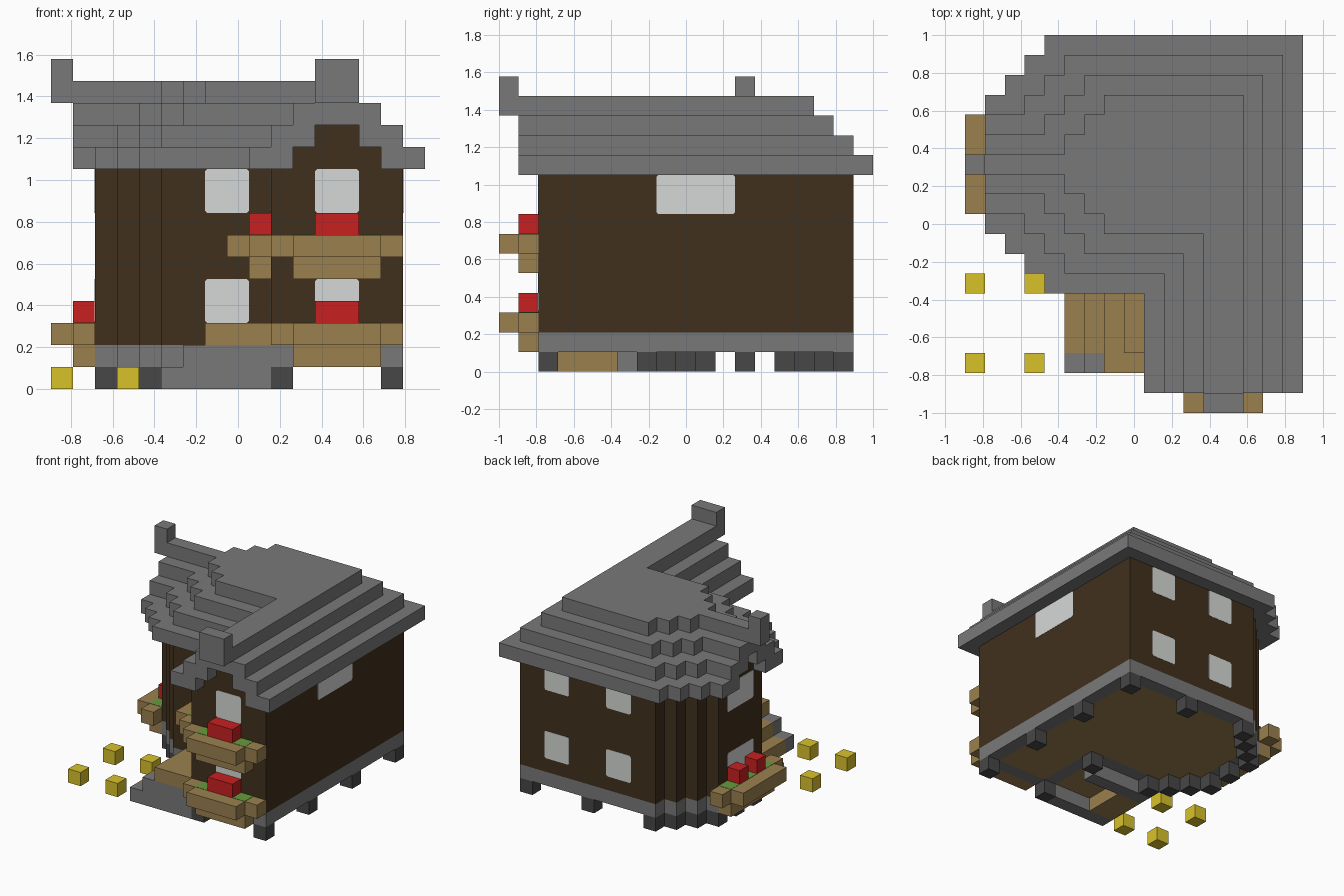
import bpy, bmesh
from itertools import product
from mathutils import Vector

if "Cube" in bpy.data.objects:
    bpy.data.objects.remove(bpy.data.objects["Cube"])

U = 2 / 19                                  # edge of one building block
ORIGIN = Vector((-8.5 * U, -9.5 * U, 0))


def material(name, hex_code):
    rgb = [int(hex_code[n:n + 2], 16) / 255 for n in (0, 2, 4)]
    col = [c / 12.92 if c < 0.04 else ((c + 0.055) / 1.055) ** 2.4 for c in rgb] + [1]
    m = bpy.data.materials.new(name)
    m.use_nodes = True
    m.diffuse_color = col
    bsdf = m.node_tree.nodes["Principled BSDF"]
    bsdf.inputs["Base Color"].default_value = col
    bsdf.inputs["Roughness"].default_value = 0.9
    return m


SLATE = material("slate_grey", "797979")
DARK = material("dark_stone", "474747")
TIMBER = material("dark_timber", "40301C")
WOOD = material("light_wood", "9B804E")
GLASS = material("pale_glass", "D6D9D7")
RED = material("flower_red", "C82020")
GREEN = material("leaf_green", "679A3B")
YELLOW = material("lantern_yellow", "D9C22B")


def finish(name, bm, mat):
    bmesh.ops.recalc_face_normals(bm, faces=bm.faces)
    mesh = bpy.data.meshes.new(name)
    bm.to_mesh(mesh)
    bm.free()
    mesh.materials.append(mat)
    ob = bpy.data.objects.new(name, mesh)
    bpy.context.collection.objects.link(ob)
    return ob


def block(i0, i1, j0, j1, k0, k1):
    """Set of grid cells in a box, upper ends excluded."""
    return set(product(range(i0, i1), range(j0, j1), range(k0, k1)))


def build(name, cells, mat):
    """Skin a set of cells with only its outer faces."""
    bm = bmesh.new()
    for c in cells:
        for axis, side in product(range(3), (0, 1)):
            near = list(c)
            near[axis] += 2 * side - 1
            if tuple(near) in cells:
                continue
            a, b = (axis + 1) % 3, (axis + 2) % 3
            ring = []
            for s, t in ((0, 0), (1, 0), (1, 1), (0, 1)):
                p = list(c)
                p[axis] += side
                p[a] += s
                p[b] += t
                ring.append(bm.verts.new(ORIGIN + Vector(p) * U))
            bm.faces.new(ring if side else ring[::-1])
    bmesh.ops.remove_doubles(bm, verts=bm.verts, dist=U / 100)
    return finish(name, bm, mat)


def window(name, axis, plane, out, u0, u1, k0, k1):
    """Thin pane with clipped corners on a wall facing along the axis."""
    bm = bmesh.new()
    c = 0.1
    outline = [(u0 + c, k0), (u1 - c, k0), (u1, k0 + c), (u1, k1 - c),
               (u1 - c, k1), (u0 + c, k1), (u0, k1 - c), (u0, k0 + c)]
    pts = [(plane, u, k) if axis == 0 else (u, plane, k) for u, k in outline]
    face = bm.faces.new([bm.verts.new(ORIGIN + Vector(p) * U) for p in pts])
    ext = bmesh.ops.extrude_face_region(bm, geom=[face])
    shift = Vector((0, 0, 0))
    shift[axis] = out * 0.002
    bmesh.ops.translate(bm, vec=shift,
                        verts=[v for v in ext["geom"] if isinstance(v, bmesh.types.BMVert)])
    finish(name, bm, GLASS)


def plan(start, j0, j1, end, k0, k1):
    """Floor plan given by where each row starts."""
    return set().union(*(block(start(j), end, j, j + 1, k0, k1) for j in range(j0, j1)))


# Walls: stepped bay on the left, wing to the front
def wall_start(j):
    d = abs(j - 12)
    return 10 if j < 7 else max(2, d)


walls = plan(wall_start, 2, 18, 16, 2, 10)
front_gable = block(11, 15, 2, 3, 10, 11) | block(12, 14, 2, 3, 11, 12)
left_gable = block(2, 3, 11, 14, 10, 11) | block(2, 3, 12, 13, 11, 12)
build("walls", walls | front_gable | left_gable, TIMBER)

# Foundation ring around a wooden floor
base = plan(wall_start, 2, 18, 16, 1, 2)
ring = {(i, j, k) for i, j, k in base
        if not {(i - 1, j, k), (i + 1, j, k), (i, j - 1, k), (i, j + 1, k)} <= base}
build("foundation", ring, SLATE)
build("floor", base - ring, WOOD)

# Feet under the foundation
feet = {(15, j, 0) for j in (2, 7, 12, 17)} | {(10, j, 0) for j in (2, 7, 17)} | {(2, 12, 0)}
for n in range(4):
    feet |= {(2 + n, 14 + n, 0), (2 + n, 10 - n, 0)}
build("feet", feet, DARK)


# Roof: four stepped layers, each one narrower
def roof_layer(n):
    def start(j):
        d = abs(j - 12)
        if j < 6 + n:
            return 9 + n
        return 1 if d <= 3 - n else d - 2 + 2 * n
    return plan(start, 1, 19 - n, 17 - n, 10 + n, 11 + n)


roof = set().union(*(roof_layer(n) for n in range(4)))
roof -= block(11, 15, 1, 3, 10, 11) | block(12, 14, 1, 3, 11, 12)
roof -= block(1, 3, 11, 14, 10, 11) | block(1, 3, 12, 13, 11, 12)
build("roof", roof, SLATE)
build("front_ridge_end", block(12, 14, 0, 1, 13, 15), SLATE)
build("left_ridge_end", block(0, 1, 12, 13, 13, 15), SLATE)

# Windows on both floors
for floor, k in (("lower", 3), ("upper", 8)):
    window(floor + "_front_window", 1, 2, -1, 12, 14, k, k + 2)
    window(floor + "_bay_window", 1, 7, -1, 7, 9, k, k + 2)
    window(floor + "_left_window", 0, 2, -1, 11, 14, k, k + 2)
    window(floor + "_wing_side_window", 0, 10, -1, 3, 6, k, k + 2)
    for i in (7, 12):
        window(f"{floor}_back_window_{i}", 1, 18, 1, i, i + 2, k, k + 2)
window("right_window", 0, 16, 1, 8, 12, 8, 10)


# Flower boxes: wide tray, shallow underside, leaves and flowers on top
def flower_box(name, place, a0, a1, k, flowers):
    """place maps (along the wall, steps outward) to a grid column."""
    inner = range(a0, a1)
    tray = {(*place(a, 0), k) for a in range(a0 - 1, a1 + 1)}
    tray |= {(*place(a, 1), k) for a in inner} | {(*place(a, 0), k - 1) for a in inner}
    build(name + "_tray", tray, WOOD)
    build(name + "_flowers", {(*place(a, 0), k + 1) for a in flowers}, RED)
    leaves = build(name + "_leaves", {(*place(a, 0), k) for a in inner if a not in flowers}, GREEN)
    top = (k + 1) * U
    for v in leaves.data.vertices:            # flatten to a thin plate on the tray
        v.co.z = top + 0.002 if v.co.z > top - U / 2 else top - 0.002


def on_front(a, d):
    return a, 1 - d


def on_left(a, d):
    return 1 - d, a


def on_wing(a, d):
    return 9 - d, a


flower_box("lower_front_box", on_front, 11, 15, 2, (12, 13))
flower_box("upper_front_box", on_front, 11, 15, 6, (12, 13))
flower_box("left_box", on_left, 10, 15, 2, (11, 13))
flower_box("wing_side_box", on_wing, 3, 6, 6, (4,))

# Porch: wooden steps between stone sides, up to a landing
sides = set()
for j in (2, 6):
    sides |= block(5, 10, j, j + 1, 0, 1) | block(6, 10, j, j + 1, 1, 2)
build("porch_sides", sides, SLATE)
build("porch_steps", block(5, 7, 3, 6, 0, 1) | block(6, 10, 3, 6, 1, 2), WOOD)
build("porch_landing", block(7, 10, 2, 7, 2, 3), WOOD)

# Lanterns along the path
for i, j in product((0, 3), (2, 6)):
    build(f"lantern_{i}_{j}", {(i, j, 0)}, YELLOW)
